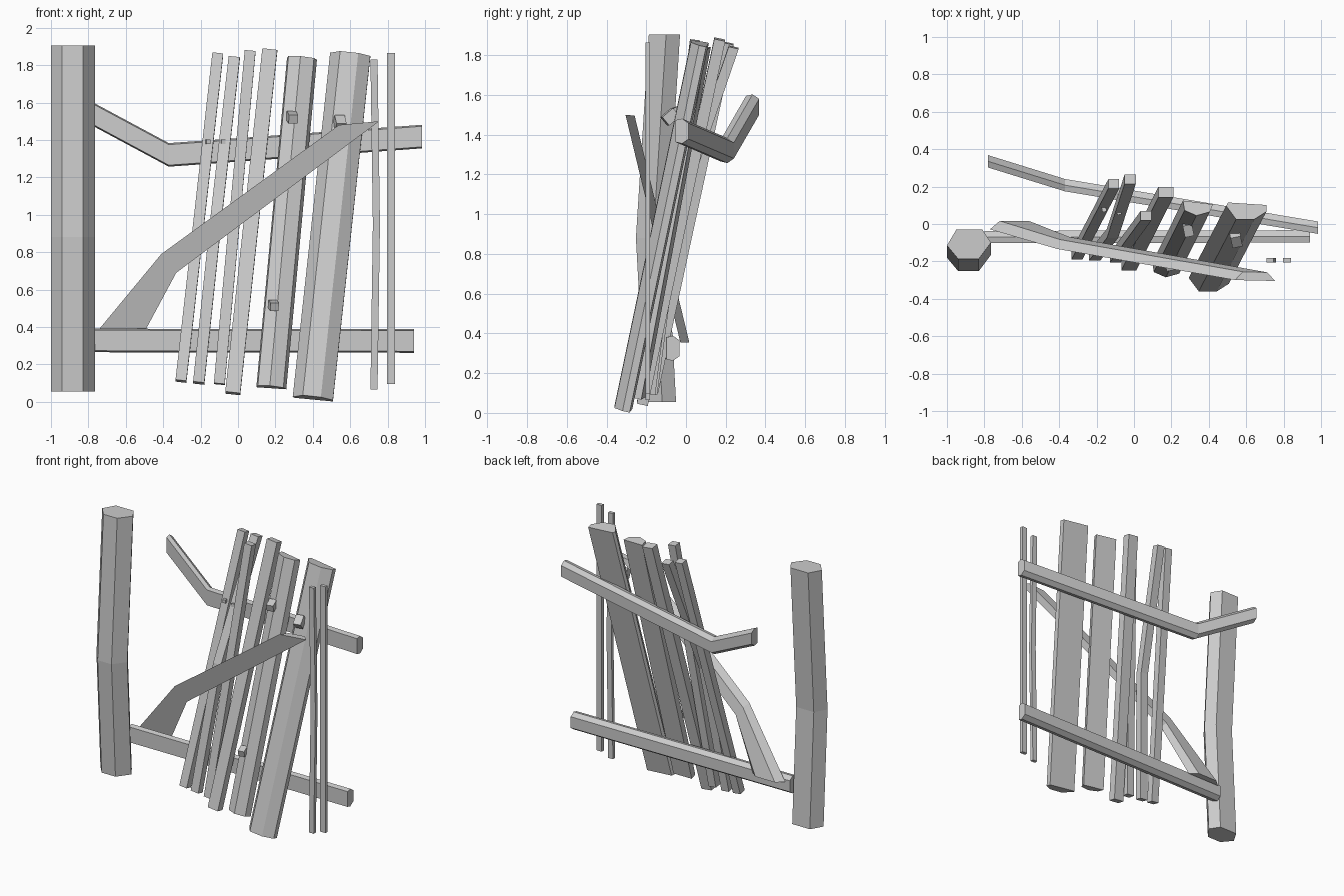
import bpy, bmesh
from mathutils import Vector, Euler

cube = bpy.data.objects.get("Cube")
if cube:
    bpy.data.objects.remove(cube)

wood = bpy.data.materials.new("pale_grey_wood")
wood.use_nodes = True
colour = (0.6, 0.6, 0.6, 1)
wood.diffuse_color = colour
wood.node_tree.nodes["Principled BSDF"].inputs["Base Color"].default_value = colour


def finish(name, bm):
    bmesh.ops.recalc_face_normals(bm, faces=bm.faces)
    mesh = bpy.data.meshes.new(name)
    bm.to_mesh(mesh)
    bm.free()
    mesh.materials.append(wood)
    obj = bpy.data.objects.new(name, mesh)
    bpy.context.collection.objects.link(obj)


def loft(name, rings):
    """Skin a list of equal-sized point rings and cap both ends."""
    bm = bmesh.new()
    loops = [[bm.verts.new(p) for p in ring] for ring in rings]
    n = len(loops[0])
    for a, b in zip(loops, loops[1:]):
        for i in range(n):
            j = (i + 1) % n
            bm.faces.new((a[i], a[j], b[j], b[i]))
    bm.faces.new(loops[0])
    bm.faces.new(loops[-1])
    finish(name, bm)


def slat(name, path, section, width, depth):
    """Upright board with its ends cut square to its lean."""
    lean = Vector(path[-1]) - Vector(path[0])
    kx, ky = lean.x / lean.z, lean.y / lean.z
    rings = []
    for x, y, z in path:
        ring = []
        for u, v in section:
            dx, dy = u * width / 2, v * depth / 2
            ring.append((x + dx, y + dy, z - kx * dx - ky * dy))
        rings.append(ring)
    loft(name, rings)


def rail(name, path):
    """Crosswise rail: flat front, chamfered back."""
    section = [(-.033, -.055), (-.033, .055), (0, .063), (.033, .04), (.033, -.04), (0, -.063)]
    loft(name, [[(x, y + dy, z + dz) for dy, dz in section] for x, y, z in path])


def peg(name, loc, size, tilt):
    bm = bmesh.new()
    bmesh.ops.create_cube(bm, size=1)
    bmesh.ops.scale(bm, vec=(size, size * 1.3, size), verts=bm.verts)
    bmesh.ops.rotate(bm, matrix=Euler((tilt, 0, .2)).to_matrix(), verts=bm.verts)
    bmesh.ops.translate(bm, vec=loc, verts=bm.verts)
    finish(name, bm)


# Bowed six-sided gate post
post = [(-.95, -.03), (-.81, -.03), (-.765, -.1), (-.83, -.187), (-.94, -.187), (-1, -.115)]
loft("gate_post", [[(x, y + bow, z) for x, y in post]
                   for z, bow in ((.055, -.02), (.88, -.065), (1.905, 0))])

# Rails
rail("lower_rail", [(-.8, -.07, .328), (.94, -.066, .325)])
rail("upper_rail", [(-.78, .335, 1.54), (-.37, .208, 1.32), (.985, -.02, 1.418)])

# Bent diagonal brace, tilting forward towards its top
pairs = [((-.77, .355), (-.51, .355)), ((-.41, .79), (-.33, .69)), ((.54, 1.48), (.755, 1.5))]
rings = []
for a, b in pairs:
    a, b = Vector(a), Vector(b)
    ring = []
    for t, back in ((0, 0), (1, 0), (.8, .045), (.2, .045)):
        p = a.lerp(b, t)
        ring.append((p.x, .057 - .241 * p.y + back, p.y))
    rings.append(ring)
loft("diagonal_brace", rings)

# Leaning slats
box = [(-1, -1), (1, -1), (1, 1), (-1, 1)]
chamfered = [(-1, .6), (-.5, -1), (.4, -1), (1, -.1), (1, .7), (-.9, 1)]
ridged = [(-1, 1), (-.9, -.3), (-.1, -1), (.8, -.5), (1, .5)]
slat("slat_1", [(-.305, -.165, .11), (-.108, .215, 1.86)], box, .058, .05)
slat("slat_2", [(-.21, -.17, .1), (-.115, -.05, 1.0), (-.02, .24, 1.84)], box, .06, .05)
slat("slat_3", [(-.1, -.18, .095), (.065, .045, 1.875)], box, .058, .05)
slat("slat_4", [(-.028, -.22, .045), (.17, .17, 1.88)], box, .08, .055)
slat("slat_5", [(.178, -.245, .078), (.342, .085, 1.84)], ridged, .16, .08)
slat("slat_6", [(.4, -.315, .02), (.6, .07, 1.86)], chamfered, .215, .09)

# Thin upright bars
slat("thin_bar_1", [(.727, -.193, .065), (.74, -.193, .95), (.727, -.193, 1.83)], box, .038, .024)
slat("thin_bar_2", [(.818, -.193, .095), (.818, -.193, 1.865)], box, .042, .024)

# Pegs
peg("upper_peg_slat_5", (.29, -.03, 1.52), .05, .3)
peg("lower_peg_slat_5", (.19, -.215, .515), .045, .3)
peg("peg_slat_6", (.545, -.08, 1.49), .055, .7)
for i, (x, y) in enumerate(((-.16, .08), (-.08, .065))):
    peg(f"small_peg_{i + 1}", (x, y, 1.39), .023, 0)
